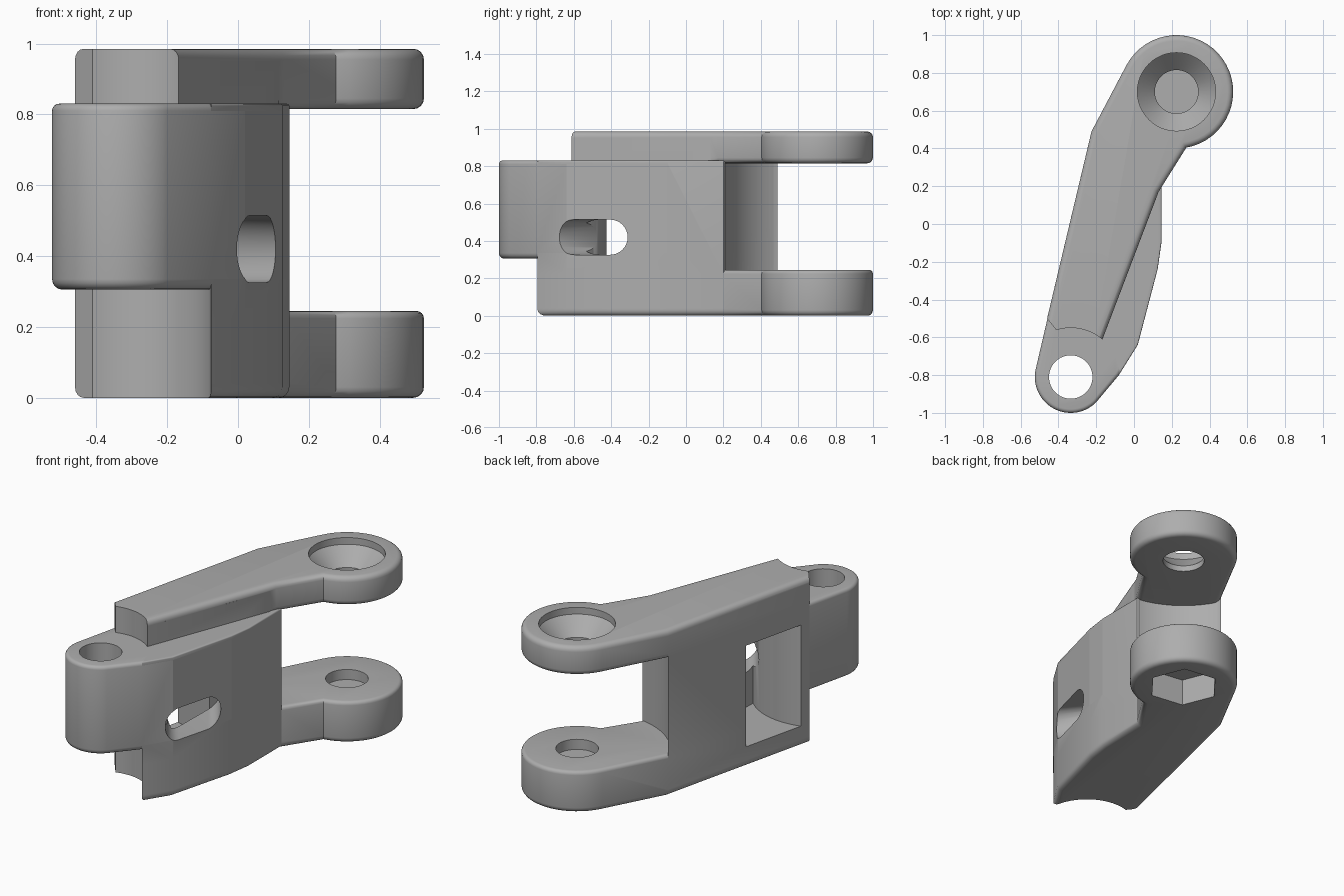
import bpy, bmesh
from math import cos, sin, radians
from mathutils import Vector

cube = bpy.data.objects.get("Cube")
if cube:
    bpy.data.objects.remove(cube)

grey = bpy.data.materials.new("plain grey")
grey.use_nodes = True
grey.diffuse_color = (0.42, 0.42, 0.42, 1)
grey.node_tree.nodes["Principled BSDF"].inputs["Base Color"].default_value = grey.diffuse_color

FORK = (0.225, 0.70)      # axis of the two lugs
BARREL = (-0.335, -0.81)  # axis of the pivot barrel


def arc(c, r, a0, a1, n=32):
    return [(c[0] + r * cos(radians(a0 + (a1 - a0) * i / n)),
             c[1] + r * sin(radians(a0 + (a1 - a0) * i / n))) for i in range(n + 1)]


def circle(c, r, n=48, turn=0):
    return arc(c, r, turn, turn + 360, n)[:-1]


def flank(y):
    """Point on the straight left side."""
    return (-0.225 + (y - 0.49) * 0.2374, y)


def loft(name, rings):
    """Closed solid through matching rings of 3D points."""
    bm = bmesh.new()
    loops = [[bm.verts.new(p) for p in ring] for ring in rings]
    n = len(loops[0])
    for lo, hi in zip(loops, loops[1:]):
        for i in range(n):
            j = (i + 1) % n
            bm.faces.new((lo[i], lo[j], hi[j], hi[i]))
    bm.faces.new(loops[0][::-1])
    bm.faces.new(loops[-1])
    bmesh.ops.recalc_face_normals(bm, faces=bm.faces)
    mesh = bpy.data.meshes.new(name)
    bm.to_mesh(mesh)
    bm.free()
    mesh.materials.append(grey)
    ob = bpy.data.objects.new(name, mesh)
    bpy.context.collection.objects.link(ob)
    return ob


def prism(name, outline, z0, z1, top=0, bottom=0):
    """Extruded outline with rounded top and bottom rims."""
    ob = loft(name, [[(x, y, z) for x, y in outline] for z in (z0, z1)])
    bm = bmesh.new()
    bm.from_mesh(ob.data)
    for z, width in ((z0, bottom), (z1, top)):
        if width:
            rim = [e for e in bm.edges if all(abs(v.co.z - z) < 1e-5 for v in e.verts)]
            bmesh.ops.bevel(bm, geom=rim, offset=width, segments=4, profile=0.5,
                            affect='EDGES', clamp_overlap=True)
    bmesh.ops.recalc_face_normals(bm, faces=bm.faces)
    bm.to_mesh(ob.data)
    bm.free()
    return ob


def combine(ob, other, operation):
    mod = ob.modifiers.new("combine", 'BOOLEAN')
    mod.operation, mod.solver, mod.object = operation, 'EXACT', other
    bpy.ops.object.select_all(action='DESELECT')
    bpy.context.view_layer.objects.active = ob
    ob.select_set(True)
    bpy.ops.object.modifier_apply(modifier=mod.name)
    bpy.data.objects.remove(other)


# Shared outline pieces
ROUND = 0.03
lug = arc(FORK, 0.30, -80, 152) + [flank(0.49)]
fork_arc = arc(FORK, 0.50, 263, 204.9, 20)
bulge = [(-0.08, -0.80), (0.02, -0.64), (0.125, -0.24), (0.145, -0.10)]
front_left = [flank(-0.66), (-0.40, -0.80)]
arm_front = [flank(-0.66), (-0.201, -0.70)]

# Upper arm, lower plate, and the web joining them
body = prism("hinge_body", lug + front_left + bulge + [(0.145, 0.20)],
             0, 0.245, ROUND * 0.7, ROUND)
arm = prism("upper_arm", lug + arm_front + [(0.13, 0.17)], 0.815, 0.985, ROUND, ROUND)
core = prism("core", fork_arc[1:-1] + [flank(0.49)] + front_left + bulge + [(0.145, 0.20)],
             0.04, 0.83, 0.02)
column = prism("column", fork_arc[2:-1] + [flank(0.49)] + arm_front + [(0.115, 0.13)],
               0.05, 0.95)
for part in (core, column, arm):
    combine(body, part, 'UNION')

# Clearance around the pivot, above and below the barrel
clearance = arc(BARREL, 0.26, -80, 107) + [flank(-0.50), (-0.8, -0.42), (-0.8, -1.2), (-0.29, -1.2)]
combine(body, prism("clearance", clearance, -0.5, 1.5), 'DIFFERENCE')

# Pivot barrel
barrel_outline = arc(BARREL, 0.19, 167, 315) + bulge + [(0.0, 0.05), flank(-0.1)]
combine(body, prism("barrel", barrel_outline, 0.305, 0.83, 0.02, ROUND), 'UNION')

# Pivot hole
combine(body, prism("pivot_hole", circle(BARREL, 0.115), -0.5, 1.5), 'DIFFERENCE')

# Countersunk screw hole in the upper lug
steps = ((1.1, 0.207), (0.945, 0.207), (0.85, 0.115), (0.7, 0.115))
combine(body, loft("countersink", [[(x, y, z) for x, y in circle(FORK, r)] for z, r in steps]),
        'DIFFERENCE')

# Blind screw hole and nut pocket in the lower lug
combine(body, prism("screw_hole", circle(FORK, 0.115), 0.185, 0.5), 'DIFFERENCE')
combine(body, prism("nut_pocket", circle(FORK, 0.2, 6, 52), -0.2, 0.16), 'DIFFERENCE')

# Window pocket in the left side
pocket = arc(BARREL, 0.385, 46, 125, 20) + [(-0.62, 0.005), (-0.06, -0.128)]
combine(body, prism("pocket", pocket, 0.12, 0.72), 'DIFFERENCE')

# Slanted oblong slot from the right side into the pocket
ends = [Vector((0.03, -0.597, 0.42)), Vector((0.085, -0.41, 0.42))]
along = (ends[1] - ends[0]).normalized()
slant = Vector((-0.575, 0.818, 0))
oblong = []
for end, start in zip(ends, (90, -90)):
    for ca, sa in arc((0, 0), 0.094, start, start + 180, 16):
        oblong.append(end + along * ca + Vector((0, 0, sa)))
combine(body, loft("slot", [[p + slant * t for p in oblong] for t in (-0.22, 0.26)]), 'DIFFERENCE')

# Finish
bpy.ops.object.select_all(action='DESELECT')
bpy.context.view_layer.objects.active = body
body.select_set(True)
bpy.ops.object.shade_smooth_by_angle(angle=radians(32))
